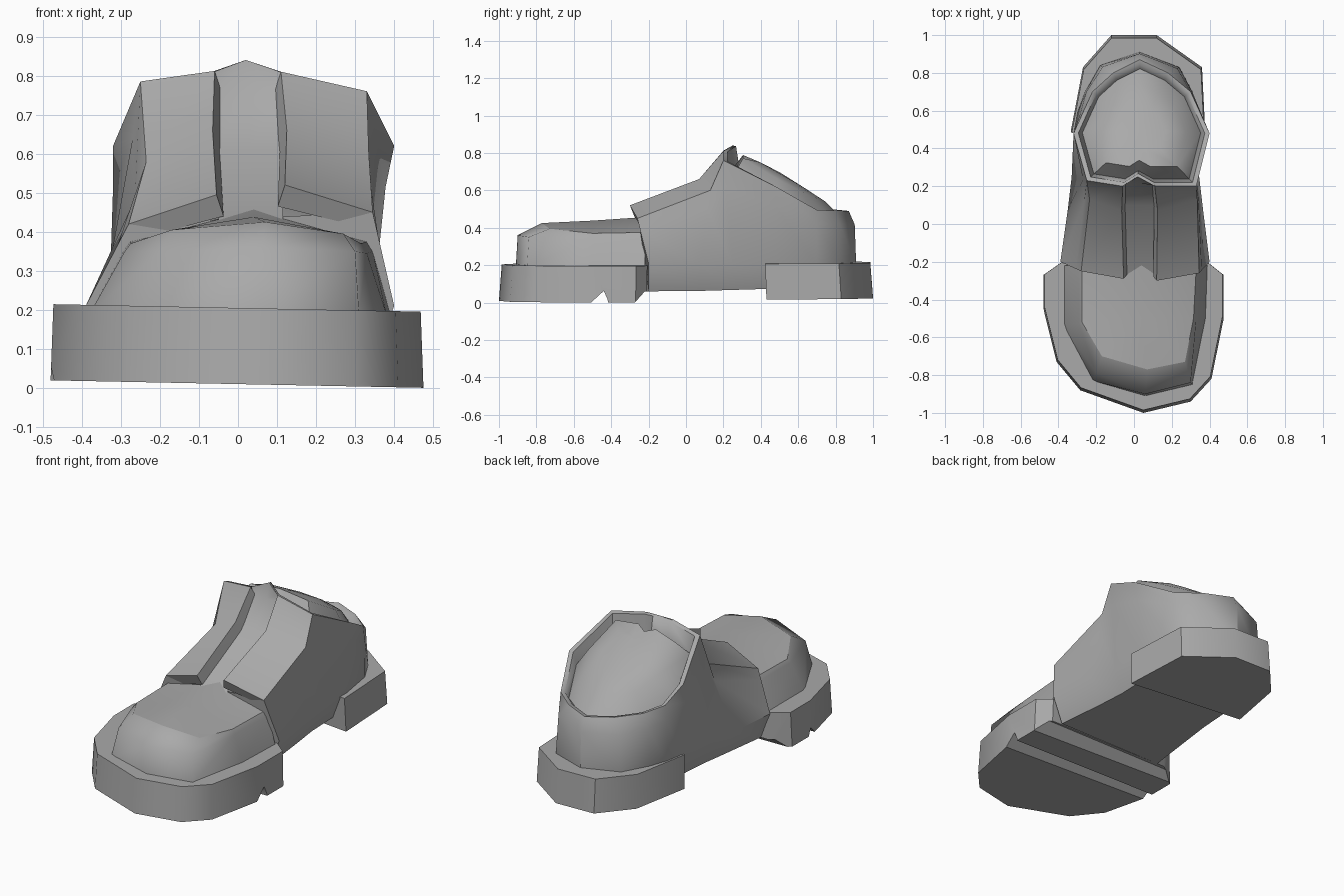
import bpy, bmesh, math
from mathutils import Vector

if "Cube" in bpy.data.objects:
    bpy.data.objects.remove(bpy.data.objects["Cube"])

GREY = bpy.data.materials.new("mid_grey")
GREY.diffuse_color = (0.40, 0.40, 0.40, 1)
GREY.use_nodes = True
GREY.node_tree.nodes["Principled BSDF"].inputs["Base Color"].default_value = GREY.diffuse_color


def smooth(ob, angle):
    bpy.ops.object.select_all(action='DESELECT')
    ob.select_set(True)
    bpy.context.view_layer.objects.active = ob
    bpy.ops.object.shade_smooth_by_angle(angle=math.radians(angle))


def make(name, verts, faces, angle=40):
    me = bpy.data.meshes.new(name)
    me.from_pydata([tuple(v) for v in verts], [], faces)
    bm = bmesh.new()
    bm.from_mesh(me)
    bmesh.ops.recalc_face_normals(bm, faces=bm.faces)
    bm.to_mesh(me)
    bm.free()
    me.materials.append(GREY)
    ob = bpy.data.objects.new(name, me)
    bpy.context.collection.objects.link(ob)
    smooth(ob, angle)
    return ob


def bridge(a, b, n, closed=True):
    """Quads between two rows of n vertices starting at indices a and b."""
    return [(a + i, a + (i + 1) % n, b + (i + 1) % n, b + i)
            for i in range(n if closed else n - 1)]


def slab(name, outline, z0, z1, inset):
    """Sole block with a slight sideways tilt and tapered wall."""
    n = len(outline)
    v = [(x, y, z0 - 0.02 * x) for x, y in outline]
    v += [(x * inset, y * inset, z1 - 0.02 * x) for x, y in outline]
    return make(name, v, bridge(0, n, n) + [tuple(range(n)), tuple(range(n, 2 * n))])


def groove(name, target, profile):
    """Prism across x, cut out of the target."""
    n = len(profile)
    v = [(x, y, z) for x in (-1, 1) for y, z in profile]
    cutter = make(name, v, bridge(0, n, n) + [tuple(range(n)), tuple(range(n, 2 * n))])
    mod = target.modifiers.new(name, 'BOOLEAN')
    mod.operation, mod.solver, mod.object = 'DIFFERENCE', 'EXACT', cutter
    bpy.context.view_layer.objects.active = target
    bpy.ops.object.modifier_apply(modifier=name)
    bpy.data.objects.remove(cutter)


# Soles
front_sole = slab("front_sole", [
    (-.38, -.2), (-.48, -.27), (-.48, -.45), (-.41, -.73), (-.285, -.88), (.05, -1),
    (.3, -.94), (.41, -.82), (.475, -.5), (.475, -.27), (.4, -.21)], .01, .205, .985)
groove("sole_groove", front_sole, [(-.54, -.03), (-.44, .062), (-.42, .02), (-.41, -.03)])
groove("sole_back_bevel", front_sole, [(-.30, -.03), (-.22, .06), (-.1, .06), (-.1, -.03)])
smooth(front_sole, 37)
slab("heel", [(-.335, .49), (-.27, .83), (-.12, 1), (.12, 1), (.36, .83), (.38, .43)],
     .025, .215, .985)

# Toe cap: base ring, shoulder ring, top ring, then a domed top
base = [(-.38, -.22), (-.38, -.53), (-.22, -.83), (.06, -.91), (.31, -.85), (.38, -.5), (.39, -.22)]
shoulder = [(-.29, -.22, .355), (-.29, -.53, .35), (-.2, -.79, .35), (.06, -.90, .36),
            (.30, -.84, .35), (.33, -.5, .345), (.345, -.22, .35)]
top = [(-.275, -.22, .375), (-.275, -.52, .37), (-.17, -.70, .405), (.07, -.77, .425),
       (.27, -.73, .395), (.315, -.5, .37), (.33, -.22, .375)]
v = [(x, y, .19) for x, y in base] + shoulder + top + [(.04, -.5, .438), (.04, -.22, .457)]
f = bridge(0, 7, 7, False) + bridge(7, 14, 7, False)
f += [(14 + i, 15 + i, 21) for i in range(6)] + [(20, 22, 21), (22, 14, 21)]
f += [(0, 7, 14, 22, 20, 13, 6), tuple(range(7))]
toe = make("toe_cap", v, f, 72)
for e in toe.data.edges:
    if all(14 <= i <= 20 for i in e.vertices):
        e.use_edge_sharp = True

# Upper shell: columns from left front, round the back, to right front (lower point, upper point)
columns = [
    ((-.39, -.20, .21), (-.28, -.25, .42)), ((-.35, .08, .2), (-.235, .13, .58)),
    ((-.33, .25, .2), (-.25, .23, .785)), ((-.32, .48, .2), (-.32, .48, .62)),
    ((-.30, .59, .2), (-.275, .58, .525)),
    ((-.26, .70, .2), (-.22, .70, .51)), ((-.18, .84, .2), (-.11, .80, .497)),
    ((.03, .91, .2), (.03, .87, .49)), ((.24, .83, .2), (.18, .80, .492)),
    ((.31, .70, .2), (.30, .70, .495)), ((.345, .48, .2), (.40, .48, .62)),
    ((.345, .25, .2), (.33, .20, .76)), ((.365, .08, .2), (.335, .13, .60)),
    ((.40, -.20, .21), (.345, -.26, .45))]
n = len(columns)
low = [Vector(c[0]) for c in columns]
rim = [Vector(c[1]) for c in columns]
bottom = [Vector((p.x * .85, p.y, .06 + .03 * max(p.y, 0))) for p in low]
mid = []
for a, b in zip(low, rim):
    t = .2 if a.y > .6 else .6 if a.y > .4 else .75
    mid.append(Vector((a.x + (b.x - a.x) * t, a.y + (b.y - a.y) * t, a.z + (b.z - a.z) * .75)))
v = bottom + low + mid + rim
f = [q for k in range(3) for q in bridge(k * n, (k + 1) * n, n, False)]
f += [tuple(range(n)), (0, n, 2 * n, 3 * n, 4 * n - 1, 3 * n - 1, 2 * n - 1, n - 1)]
make("upper_shell", v, f)

# Lace flaps: raised panels with a thick inner and front edge
left_in = [Vector(p) for p in ((-.055, -.29, .495), (-.065, .07, .66), (-.06, .20, .812))]
right_in = [Vector(p) for p in ((.12, -.30, .52), (.125, .07, .66), (.11, .20, .81))]
for name, outer, inner, s in (("left_flap", rim[:3], left_in, 1),
                              ("right_flap", rim[:-4:-1], right_in, -1)):
    under = [p + Vector((.018 * s, .022, -.055)) for p in inner]
    hem = outer[0] + Vector((0, .02, -.045))
    make(name, outer + inner + under + [hem],
         bridge(0, 3, 3, False) + bridge(3, 6, 3, False) + [(0, 3, 6, 9), (2, 5, 8)], 48)

# Tongue between the flaps
rows = [(-.275, .43, -.05, .115), (.10, .61, -.06, .12), (.215, .765, -.055, .11)]
v = [(x, y, z) for y, z, x0, x1 in rows for x in (x0, .03, x1)]
v += [(-.06, .205, .812), (.02, .25, .84), (.11, .205, .81)]
make("tongue", v, [q for k in range(3) for q in bridge(3 * k, 3 * k + 3, 3, False)])

# Opening: collar edge, a groove that deepens to the front, and the smooth dome that fills it
ring = rim[2:12] + [right_in[2], Vector((.02, .25, .84)), left_in[2]]
m = len(ring)
cx, cy = .04, .50


def shrink(s, height):
    out = []
    for p in ring:
        x, y = cx + (p.x - cx) * s, cy + (p.y - cy) * s
        out.append(Vector((x, y, height(p, x, y))))
    return out


def slope(y):
    return .84 - .575 * (y - .26)


v = ring + shrink(.93, lambda p, x, y: p.z - .004)
v += shrink(.87, lambda p, x, y: p.z - .025 - .16 * max(0, .75 - y))
v += shrink(.65, lambda p, x, y: slope(y) - .02 - .12 * abs(x - cx))
v += shrink(.35, lambda p, x, y: slope(y) - .012)
v.append(Vector((cx, cy, slope(cy) - .005)))
f = [q for k in range(4) for q in bridge(k * m, (k + 1) * m, m)]
f += [(4 * m + i, 4 * m + (i + 1) % m, 5 * m) for i in range(m)]
dome = make("collar_and_lining", v, f, 55)
if sum(p.normal.z * p.area for p in dome.data.polygons) < 0:
    dome.data.flip_normals()
